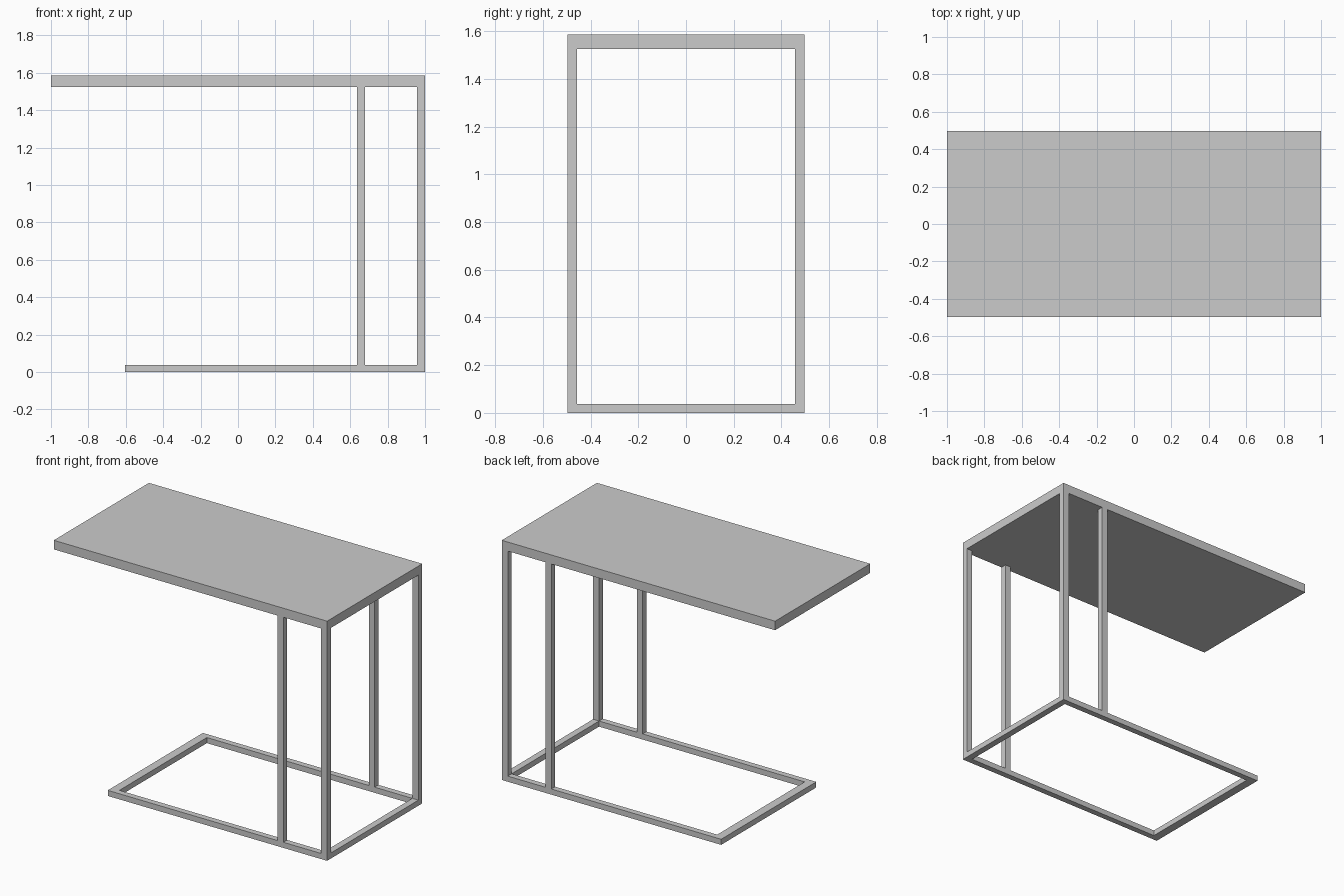
import bpy

if "Cube" in bpy.data.objects:
    bpy.data.objects.remove(bpy.data.objects["Cube"])

HALF_Y = 0.497          # half depth of the table
TOP_Z, UNDER_Z = 1.585, 1.525
BASE_Z = 0.037
BAR = 0.04              # tube depth along y


def box(name, x, y, z):
    """Axis-aligned box from (min, max) pairs."""
    bpy.ops.mesh.primitive_cube_add(size=1, location=[(a + b) / 2 for a, b in (x, y, z)])
    ob = bpy.context.object
    ob.name = name
    ob.scale = [b - a for a, b in (x, y, z)]
    bpy.ops.object.transform_apply(location=False, rotation=False, scale=True)
    return ob


# Solid table top
box("table_top", (-1, 1), (-HALF_Y, HALF_Y), (UNDER_Z, TOP_Z))

# Front and back sides: floor rail, corner leg and inner post
for side, s in (("front", -1), ("back", 1)):
    y = sorted((s * HALF_Y, s * (HALF_Y - BAR)))
    box(f"{side}_base_rail", (-0.605, 1), y, (0, BASE_Z))
    box(f"{side}_corner_leg", (0.956, 1), y, (BASE_Z, UNDER_Z))
    box(f"{side}_inner_post", (0.637, 0.68), y, (BASE_Z, UNDER_Z))

# Cross bars closing the base frame at both ends
inner_y = (-HALF_Y + BAR, HALF_Y - BAR)
box("left_base_bar", (-0.605, -0.548), inner_y, (0, BASE_Z))
box("right_base_bar", (0.956, 1), inner_y, (0, BASE_Z))
